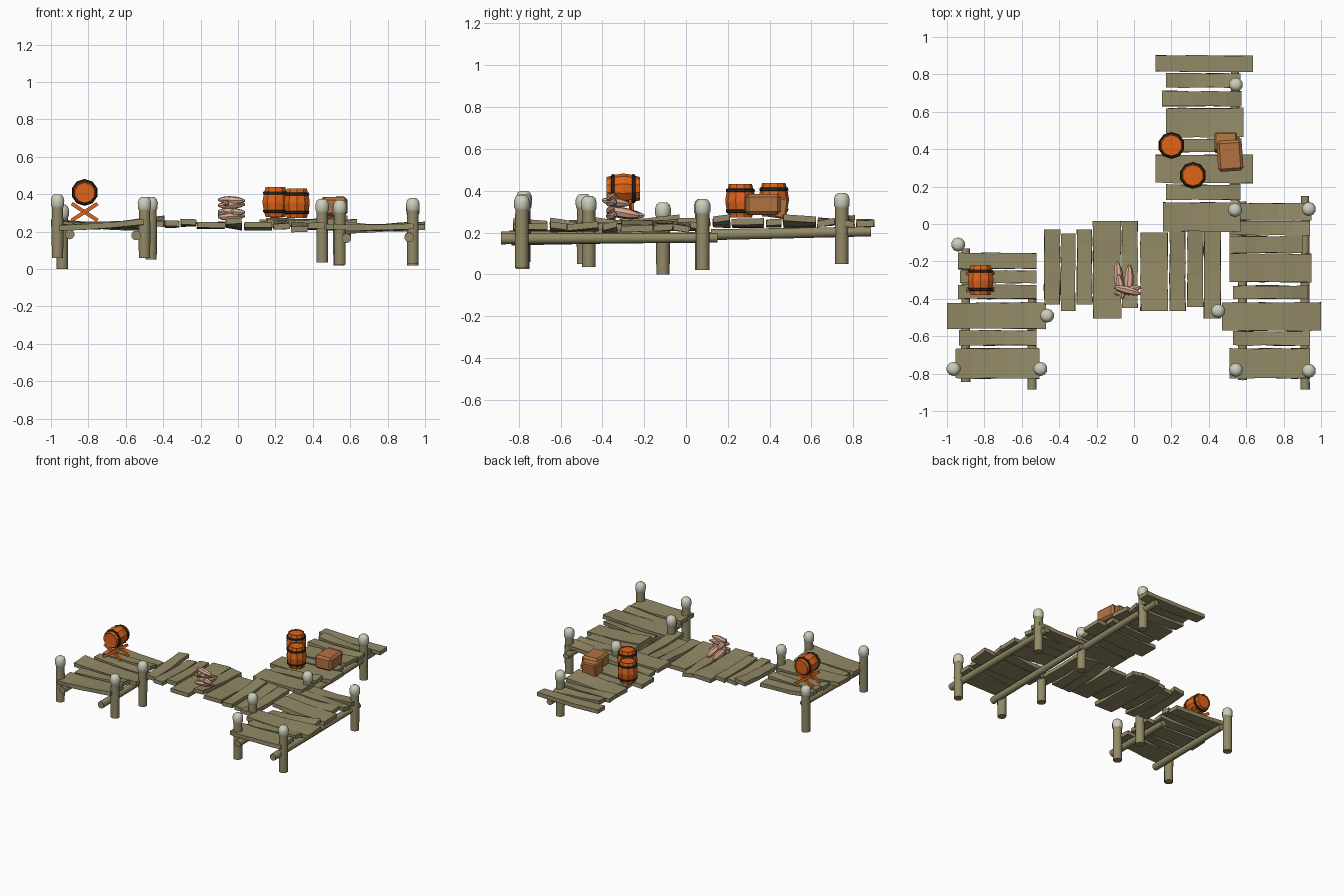
import bpy, bmesh, math, random
from mathutils import Vector, Matrix, Euler

if "Cube" in bpy.data.objects:
    bpy.data.objects.remove(bpy.data.objects["Cube"])
random.seed(4)

def mat(name, c):
    m = bpy.data.materials.new(name)
    m.diffuse_color = (*c, 1)
    m.use_nodes = True
    m.node_tree.nodes["Principled BSDF"].inputs["Base Color"].default_value = m.diffuse_color
    return m
WOOD = mat("weathered wood", (0.29, 0.255, 0.135))
CAP = mat("pale cap", (0.60, 0.62, 0.50))
ORANGE = mat("orange wood", (0.74, 0.125, 0.01))
IRON = mat("dark iron", (0.02, 0.022, 0.017))
BROWN = mat("brown box", (0.45, 0.17, 0.055))
PINK = mat("pink sack", (0.70, 0.40, 0.28))

def finish(name, bm, mats, smooth=None):
    bmesh.ops.recalc_face_normals(bm, faces=bm.faces)
    me = bpy.data.meshes.new(name)
    bm.to_mesh(me); bm.free()
    for m in mats:
        me.materials.append(m)
    ob = bpy.data.objects.new(name, me)
    bpy.context.collection.objects.link(ob)
    if smooth:
        bpy.context.view_layer.objects.active = ob
        ob.select_set(True)
        bpy.ops.object.shade_smooth_by_angle(angle=math.radians(smooth))
        ob.select_set(False)
    return ob

def lathe(name, profile, n, matrix, mats, rule=None, smooth=None):
    """Revolve (radius, height) pairs about z, closing both ends."""
    bm = bmesh.new()
    rings = [[bm.verts.new(matrix @ Vector((r * math.cos((i + .5) * math.tau / n),
              r * math.sin((i + .5) * math.tau / n), z))) for i in range(n)] for r, z in profile]
    for k in range(len(rings) - 1):
        for i in range(n):
            j = (i + 1) % n
            f = bm.faces.new((rings[k][i], rings[k][j], rings[k + 1][j], rings[k + 1][i]))
            if rule:
                f.material_index = rule(k)
    bm.faces.new(rings[0]); bm.faces.new(rings[-1])
    return finish(name, bm, mats, smooth)

def along(a, b):
    """Matrix whose z axis runs from a to b."""
    a, b = Vector(a), Vector(b)
    return Matrix.Translation(a) @ (b - a).to_track_quat('Z', 'Y').to_matrix().to_4x4()

def plank(name, x0, x1, y0, y1, z, t=0.03):
    """Rough board: sections along its length, slightly twisted and sagging."""
    lx = abs(x1 - x0) > abs(y1 - y0)
    a0, a1, c0, c1 = (x0, x1, y0, y1) if lx else (y0, y1, x0, x1)
    tilt, twist = random.uniform(-.016, .016), random.uniform(-.012, .012)
    bm = bmesh.new(); rings = []
    for k in range(6):
        s = k / 5
        dz = z + tilt * (s - .5) * 2 - .006 * math.sin(s * math.pi) + random.uniform(-.002, .002)
        ring = []
        for c, side, h in ((c0, -1, -1), (c1, 1, -1), (c1, 1, 1), (c0, -1, 1)):
            a = a0 + (a1 - a0) * s
            b = c + random.uniform(-.003, .003)
            zz = dz + h * t / 2 + side * twist * (s - .3)
            ring.append(bm.verts.new((a, b, zz) if lx else (b, a, zz)))
        rings.append(ring)
    for r, q in zip(rings, rings[1:]):
        for i in range(4):
            bm.faces.new((r[i], r[(i + 1) % 4], q[(i + 1) % 4], q[i]))
    bm.faces.new(rings[0]); bm.faces.new(rings[-1])
    finish(name, bm, [WOOD])

# Decks: each row is x0, x1, y0, y1
left = [(-.94, -.52, -.24, -.155), (-.93, -.52, -.315, -.25), (-.94, -.52, -.40, -.325),
        (-1, -.47, -.56, -.42), (-.935, -.52, -.65, -.57), (-.955, -.505, -.825, -.665)]
right = [(.50, .95, .02, .11), (.51, .94, -.06, .015), (.51, .90, -.155, -.065),
         (.51, .95, -.31, -.16), (.53, .93, -.40, -.33), (.47, 1, -.57, -.42),
         (.53, .94, -.65, -.575), (.51, .94, -.825, -.665)]
back = [(.115, .635, .815, .90), (.17, .57, .73, .805), (.15, .575, .63, .71),
        (.17, .585, .465, .62), (.19, .575, .385, .455), (.115, .635, .22, .37),
        (.17, .57, .13, .21), (.155, .57, -.04, .115)]
bridge = [(-.48, -.395, -.43, -.03), (-.39, -.315, -.465, -.05), (-.305, -.225, -.43, -.03),
          (-.22, -.07, -.505, .015), (-.065, .02, -.45, .015), (.035, .18, -.465, -.045),
          (.19, .275, -.465, -.04), (.285, .37, -.445, -.03), (.375, .465, -.505, -.04)]
for name, rows, z in (("left", left, .24), ("right", right, .225), ("back", back, .25)):
    for r in rows:
        plank(name + "_plank", *r, z + random.uniform(-.006, .006))
for i, r in enumerate(bridge):
    plank("bridge_plank", *r, .25 - .003 * i + .005 * (-1) ** i)

# Support beams running under the piers
for a, b in (((-.90, -.845, .185), (-.90, -.13, .19)), ((-.545, -.885, .18), (-.545, -.33, .18)),
             ((.58, -.835, .165), (.58, .12, .18)), ((.915, -.885, .17), (.915, .15, .175)),
             ((.54, .12, .19), (.54, .885, .205))):
    L = (Vector(b) - Vector(a)).length
    lathe("beam", [(.026, 0), (.025, L * .5), (.023, L)], 10, along(a, b), [WOOD], smooth=40)

# Posts with pale rounded caps
for x, y, z0, z1 in ((-.94, -.11, 0, .345), (-.965, -.775, .06, .40), (-.50, -.775, .06, .385),
                     (-.465, -.49, .05, .385), (.45, -.465, .035, .375), (.545, -.78, .025, .37),
                     (.935, -.785, .03, .38), (.935, .08, .02, .36), (.54, .075, .02, .36),
                     (.545, .745, .05, .39)):
    lathe("post", [(.032, z0), (.033, (z0 + z1) / 2), (.031, z1 - .05)], 10,
          Matrix.Translation((x, y, 0)), [WOOD], smooth=40)
    lathe("post_cap", [(.032, z1 - .07), (.037, z1 - .06), (.038, z1 - .03), (.031, z1 - .01), (.018, z1)],
          10, Matrix.Translation((x, y, 0)), [CAP], smooth=40)

# Barrels: staves, two raised iron bands
def barrel(m, h=.16):
    half = [(.056, 0), (.061, .022), (.068, .024), (.070, .036), (.066, .038), (.072, .075)]
    prof = [(.048, .006), (.048, .005)] + half[:1] + half[1:]
    prof += [(r, h - z) for r, z in reversed(half)] + [(.048, h), (.048, h - .006)]
    lathe("barrel", prof, 10, m, [ORANGE, IRON], lambda k: int(k in (3, 4, 5, 9, 10, 11)))
barrel(Matrix.Translation((.20, .42, .278)))
barrel(Matrix.Translation((.315, .26, .272)))
barrel(along((-.82, -.38, .41), (-.82, -.22, .41)))

def box(name, loc, size, rot, m, bevel=0):
    bm = bmesh.new()
    bmesh.ops.create_cube(bm, size=1)
    bmesh.ops.scale(bm, vec=size, verts=bm.verts)
    if bevel:
        bmesh.ops.bevel(bm, geom=bm.edges[:], offset=bevel, segments=1, affect='EDGES')
    bm.transform(Matrix.LocRotScale(Vector(loc), Euler(rot), None))
    finish(name, bm, [m])

# Crossed legs of the barrel stand
for y in (-.35, -.26):
    for s in (-1, 1):
        box("stand_leg", (-.82, y + s * .006, .305), (.165, .013, .02), (0, s * math.radians(33), 0), ORANGE)

# Brown box with a lower block behind it
box("brown_box", (.513, .365, .335), (.135, .165, .10), (0, 0, math.radians(4)), BROWN, .015)
box("box_back_block", (.49, .435, .32), (.12, .10, .10), (math.radians(-8), 0, 0), BROWN, .008)

# Sack pile: tapered sacks, a crossed stack in front and two lying behind
def sack(a, b, r=.022):
    L = (Vector(b) - Vector(a)).length
    lathe("sack", [(.007, 0), (r * .75, L * .15), (r, L * .4), (r * .95, L * .65), (r * .65, L * .87), (.006, L)],
          7, along(a, b), [PINK], smooth=30)
for i in range(4):
    z, s = .278 + i * .031, (-1) ** i
    sack((-.105, -.355 - s * .018, z), (.037, -.355 + s * .018, z + s * .006))
sack((-.075, -.38, .30), (-.09, -.20, .28), .026)
sack((-.03, -.38, .31), (-.025, -.22, .28), .026)
sack((-.06, -.40, .355), (-.085, -.27, .335), .022)
